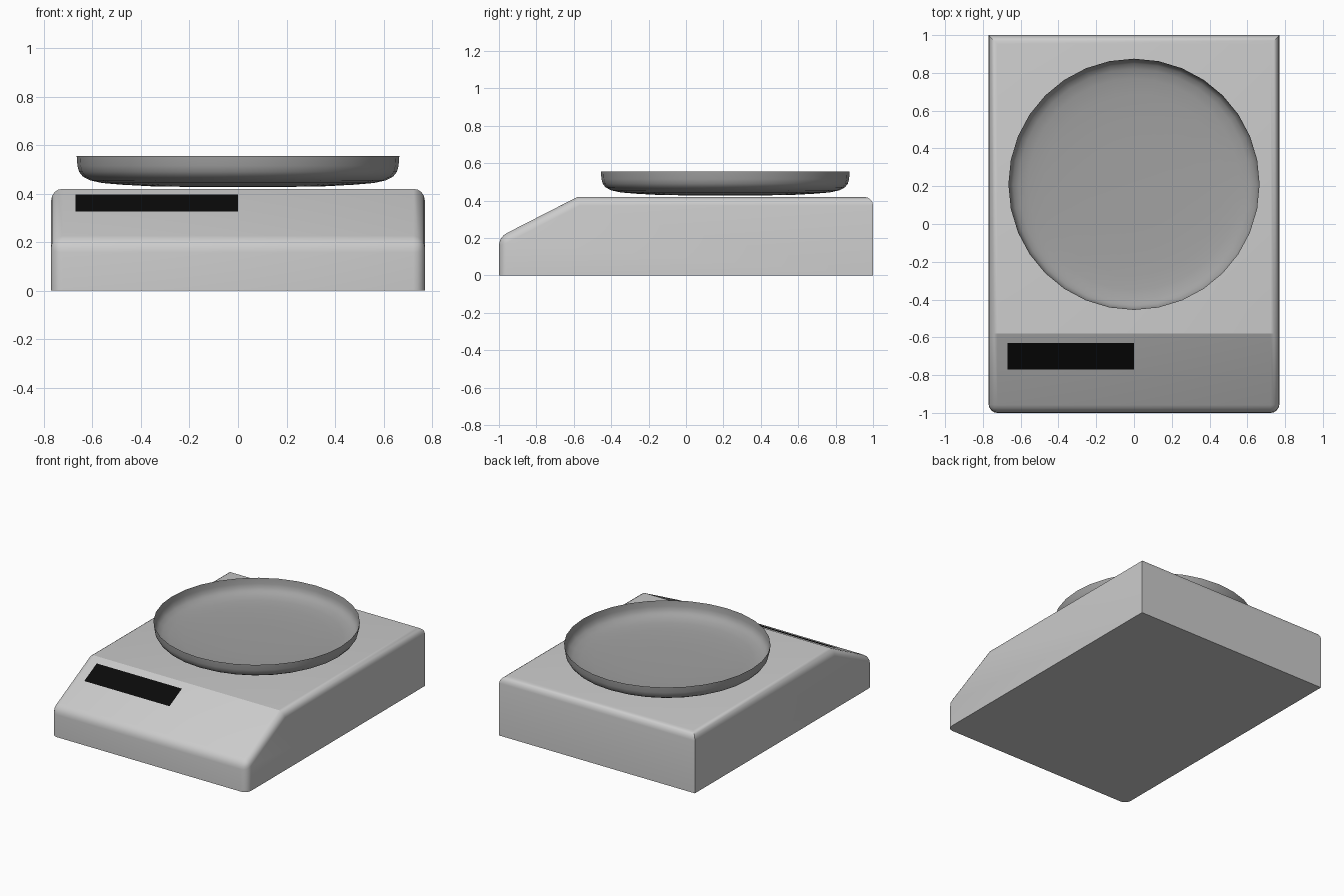
import bpy, bmesh
from math import atan2
from mathutils import Vector

if "Cube" in bpy.data.objects:
    bpy.data.objects.remove(bpy.data.objects["Cube"])


def make_object(name, bm, color=None, smooth=None):
    bmesh.ops.recalc_face_normals(bm, faces=bm.faces)
    mesh = bpy.data.meshes.new(name)
    bm.to_mesh(mesh)
    bm.free()
    obj = bpy.data.objects.new(name, mesh)
    bpy.context.collection.objects.link(obj)
    if color:
        mat = bpy.data.materials.new(name + "_material")
        mat.diffuse_color = color
        mat.use_nodes = True
        mat.node_tree.nodes["Principled BSDF"].inputs["Base Color"].default_value = mat.diffuse_color
        mesh.materials.append(mat)
    if smooth:
        bpy.ops.object.select_all(action='DESELECT')
        obj.select_set(True)
        bpy.context.view_layer.objects.active = obj
        bpy.ops.object.shade_smooth_by_angle(angle=smooth)
    return obj


# Housing: extruded side profile with rounded upper and front edges
HALF_W, TOP = 0.77, 0.42
CREASE, FRONT_Z = -0.58, 0.205
profile = [(-1, 0), (1, 0), (1, TOP), (CREASE, TOP), (-1, FRONT_Z)]
bm = bmesh.new()
side = bm.faces.new([bm.verts.new((-HALF_W, y, z)) for y, z in profile])
extruded = bmesh.ops.extrude_face_region(bm, geom=[side])
bmesh.ops.translate(bm, vec=(2 * HALF_W, 0, 0),
                    verts=[v for v in extruded["geom"] if isinstance(v, bmesh.types.BMVert)])


def is_rounded(edge):
    a, b = (v.co for v in edge.verts)
    if max(a.z, b.z) < 0.01:
        return False
    if min(a.z, b.z) < 0.01:
        return a.y < -0.9                      # front uprights only
    return abs(a.y - CREASE) > 0.01 or abs(b.y - CREASE) > 0.01


bmesh.ops.bevel(bm, geom=[e for e in bm.edges if is_rounded(e)], offset=0.047,
                offset_type='OFFSET', segments=4, profile=0.5, affect='EDGES',
                clamp_overlap=True)
make_object("housing", bm, smooth=0.4)

# Display: dark strip lying on the sloped front panel
slope = (TOP - FRONT_Z) / (CREASE + 1)
bm = bmesh.new()
bm.faces.new([bm.verts.new((x, y, TOP + (y - CREASE) * slope + 0.003))
              for x, y in [(-0.67, -0.77), (0, -0.77), (0, -0.63), (-0.67, -0.63)]])
make_object("display", bm, color=(0.003, 0.003, 0.003, 1))

# Weighing pan: shallow dish lathed from rings
SIDES = 32
rings = [(0.20, 0.428), (0.35, 0.430), (0.48, 0.437), (0.56, 0.444), (0.61, 0.455),
         (0.64, 0.471), (0.655, 0.49), (0.662, 0.515), (0.665, 0.555)]
bm = bmesh.new()
points = [bm.verts.new((r, 0, z)) for r, z in [(0, 0.427)] + rings]
edges = [bm.edges.new(pair) for pair in zip(points, points[1:])]
bmesh.ops.spin(bm, geom=points + edges, cent=(0, 0, 0), axis=(0, 0, 1),
               angle=6.283185307, steps=SIDES, use_merge=True)
bmesh.ops.remove_doubles(bm, verts=bm.verts, dist=0.0005)
pan = make_object("weighing_pan", bm, color=(0.36, 0.36, 0.36, 1), smooth=0.7)
pan.location.y = 0.21
